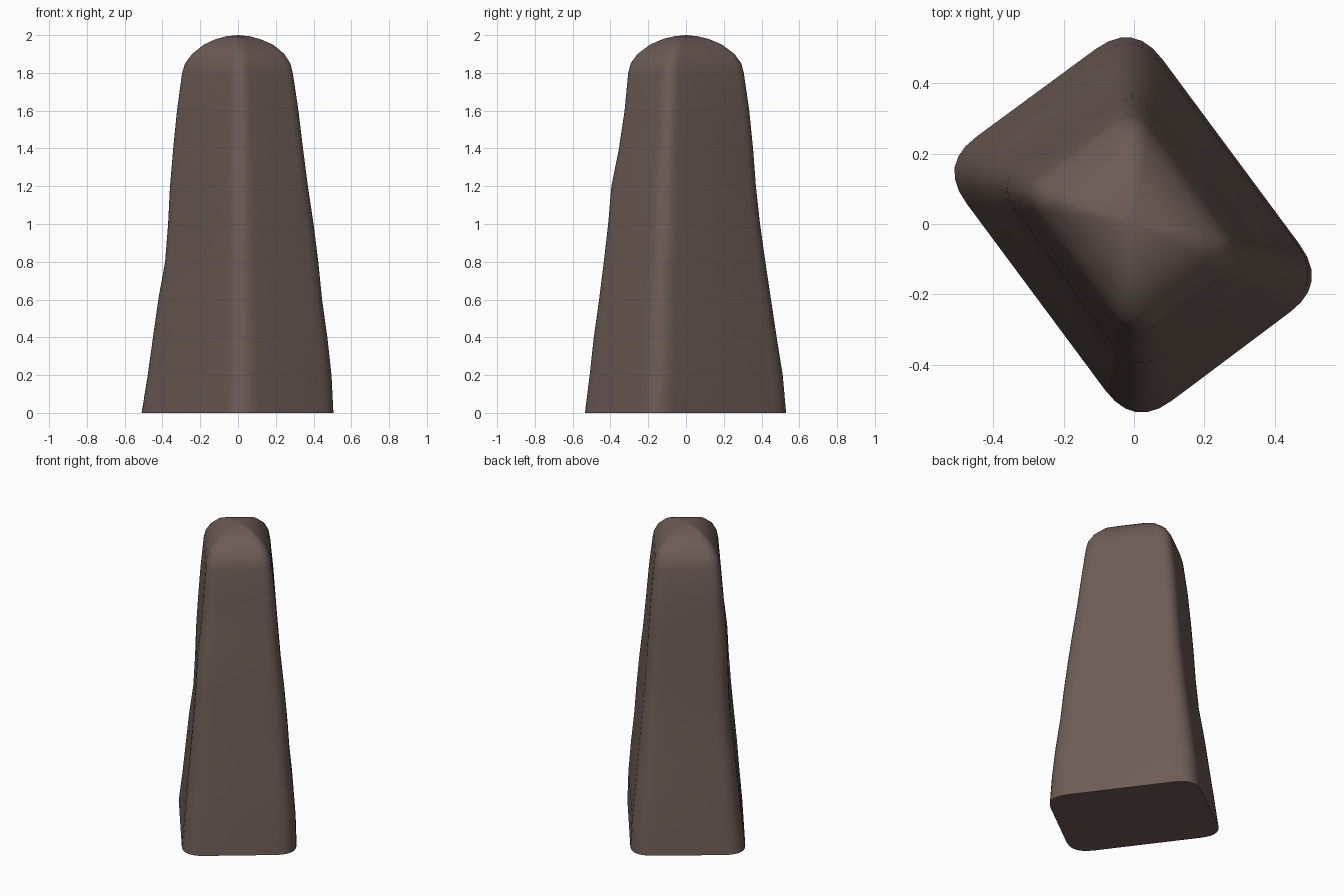
import bpy
import bmesh
from mathutils import Vector

cube = bpy.data.objects.get("Cube")
if cube:
    bpy.data.objects.remove(cube, do_unlink=True)

# Height, then reach to the right, left, front and back
PROFILE = [
    (0.0, .51, .505, .535, .53), (0.2, .478, .495, .51, .512),
    (0.4, .45, .473, .488, .48), (0.6, .422, .445, .46, .45),
    (0.8, .386, .425, .435, .42), (1.0, .37, .40, .412, .392),
    (1.2, .36, .37, .395, .37), (1.4, .343, .344, .355, .355),
    (1.6, .323, .32, .325, .335), (1.8, .296, .29, .306, .306),
    (1.85, .28, .277, .293, .293), (1.9, .243, .245, .257, .257),
    (1.95, .18, .185, .19, .19), (1.98, .115, .115, .12, .12),
    (1.994, .06, .06, .06, .06),
]
CORNER_STEPS = 7
CUT = 0.24


def rounded_section():
    """Slanted rectangle with rounded corners, scaled to reach 1 on each axis."""
    corners = [Vector(c) for c in ((1, -.29), (0, 1), (-1, .29), (0, -1))]
    points = []
    for i, corner in enumerate(corners):
        start = corner + (corners[i - 1] - corner).normalized() * CUT
        end = corner + (corners[(i + 1) % 4] - corner).normalized() * CUT
        for k in range(CORNER_STEPS):
            t = k / (CORNER_STEPS - 1)
            points.append(start * (1 - t) ** 2 + corner * 2 * t * (1 - t) + end * t ** 2)
    wide = max(p.x for p in points)
    deep = max(p.y for p in points)
    return [Vector((p.x / wide, p.y / deep)) for p in points]


# Weathered standing stone, lofted through the sections
section = rounded_section()
bm = bmesh.new()
rings = []
for z, right, left, front, back in PROFILE:
    rings.append([bm.verts.new((p.x * (left if p.x > 0 else right),
                                p.y * (back if p.y > 0 else front), z))
                  for p in section])
count = len(section)
for low, high in zip(rings, rings[1:]):
    for i in range(count):
        j = (i + 1) % count
        bm.faces.new((low[i], low[j], high[j], high[i]))
bm.faces.new(list(reversed(rings[0])))
apex = bm.verts.new((0, 0, 2))
for i in range(count):
    bm.faces.new((rings[-1][i], rings[-1][(i + 1) % count], apex))
bmesh.ops.recalc_face_normals(bm, faces=bm.faces)

mesh = bpy.data.meshes.new("standing_stone")
bm.to_mesh(mesh)
bm.free()
stone = bpy.data.objects.new("standing_stone", mesh)
bpy.context.collection.objects.link(stone)

# Brown stone colour
brown = (0.152, 0.106, 0.091, 1)
mat = bpy.data.materials.new("brown_stone")
mat.use_nodes = True
mat.diffuse_color = brown
shader = next(n for n in mat.node_tree.nodes if n.type == 'BSDF_PRINCIPLED')
shader.inputs["Base Color"].default_value = brown
shader.inputs["Roughness"].default_value = 0.9
mesh.materials.append(mat)

# Smooth sides with a sharp base edge
bpy.ops.object.select_all(action='DESELECT')
stone.select_set(True)
bpy.context.view_layer.objects.active = stone
bpy.ops.object.shade_smooth_by_angle(angle=0.9)
